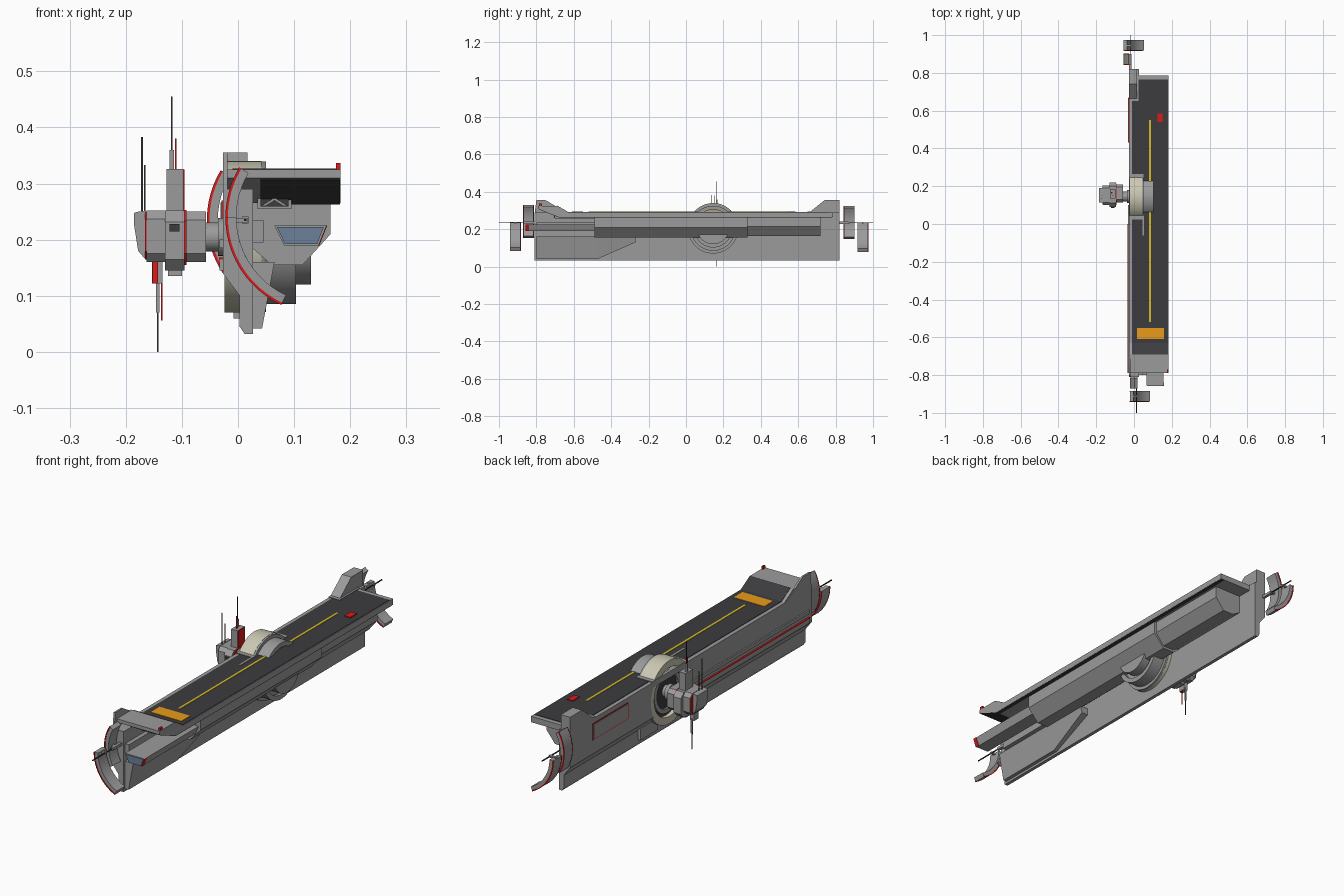
import bpy, bmesh, math
from mathutils import Matrix

if "Cube" in bpy.data.objects:
    bpy.data.objects.remove(bpy.data.objects["Cube"])


def material(name, rgb):
    m = bpy.data.materials.new(name)
    m.use_nodes = True
    m.diffuse_color = (*rgb, 1)
    m.node_tree.nodes["Principled BSDF"].inputs["Base Color"].default_value = (*rgb, 1)
    return m


GREY = material("hull_grey", (0.33, 0.33, 0.33))
DARK = material("deck_dark", (0.045, 0.045, 0.05))
CREAM = material("ring_cream", (0.6, 0.58, 0.45))
RED = material("trim_red", (0.7, 0.01, 0.01))
YELLOW = material("stripe_yellow", (0.7, 0.5, 0.02))
ORANGE = material("pad_orange", (0.8, 0.33, 0.01))
BLUE = material("window_blue", (0.15, 0.22, 0.32))


def finish(name, bm, mat):
    bmesh.ops.recalc_face_normals(bm, faces=bm.faces)
    me = bpy.data.meshes.new(name)
    bm.to_mesh(me)
    bm.free()
    me.materials.append(mat)
    ob = bpy.data.objects.new(name, me)
    bpy.context.collection.objects.link(ob)
    return ob


def loft(name, sections, mat=GREY):
    """Bridge matching closed sections and cap both ends."""
    bm = bmesh.new()
    rings = [[bm.verts.new(p) for p in s] for s in sections]
    n = len(rings[0])
    for a, b in zip(rings, rings[1:]):
        for i in range(n):
            j = (i + 1) % n
            bm.faces.new((a[i], a[j], b[j], b[i]))
    bm.faces.new(rings[0])
    bm.faces.new(rings[-1])
    return finish(name, bm, mat)


def along_y(name, xz, y0, y1, mat=GREY):
    return loft(name, [[(x, y, z) for x, z in xz] for y in (y0, y1)], mat)


def along_x(name, yz, x0, x1, mat=GREY):
    return loft(name, [[(x, y, z) for y, z in yz] for x in (x0, x1)], mat)


def box(name, x0, x1, y0, y1, z0, z1, mat=GREY):
    return along_y(name, [(x0, z0), (x1, z0), (x1, z1), (x0, z1)], y0, y1, mat)


def smooth(ob):
    bpy.ops.object.select_all(action="DESELECT")
    ob.select_set(True)
    bpy.context.view_layer.objects.active = ob
    bpy.ops.object.shade_smooth_by_angle(angle=math.radians(30))
    return ob


WHEEL = (0.145, 0.205)


def disc(name, x0, x1, r, mat=GREY, seg=48):
    """Cylinder on the wheel axis, running along x."""
    bm = bmesh.new()
    turn = Matrix.Translation(((x0 + x1) / 2, *WHEEL)) @ Matrix.Rotation(math.pi / 2, 4, "Y")
    bmesh.ops.create_cone(bm, cap_ends=True, segments=seg, radius1=r, radius2=r,
                          depth=x1 - x0, matrix=turn)
    return smooth(finish(name, bm, mat))


def ring(name, x0, x1, r_in, r_out, mat):
    bm = bmesh.new()
    n = 64
    loops = []
    for i in range(n):
        a = math.tau * i / n
        loops.append([bm.verts.new((x, WHEEL[0] + r * math.cos(a), WHEEL[1] + r * math.sin(a)))
                      for x, r in ((x0, r_in), (x0, r_out), (x1, r_out), (x1, r_in))])
    for i in range(n):
        a, b = loops[i], loops[(i + 1) % n]
        for k in range(4):
            bm.faces.new((a[k], a[k - 1], b[k - 1], b[k]))
    return smooth(finish(name, bm, mat))


# Side wall with a round opening for the wheel
wall = along_y("side_wall", [(-0.027, 0.29), (-0.027, 0.14), (0.003, 0.1), (0.003, 0.045),
                             (0.012, 0.032), (0.027, 0.032), (0.027, 0.29)], -0.81, 0.82)
cutter = disc("wheel_cutter", -0.1, 0.012, 0.13)
cutter.hide_render = True
cutter.hide_viewport = True
cut = wall.modifiers.new("wheel_opening", "BOOLEAN")
cut.object = cutter
cut.solver = "EXACT"

along_x("rear_tower", [(0.66, 0.28), (0.82, 0.28), (0.82, 0.355), (0.74, 0.355), (0.66, 0.29)],
        -0.027, 0.017)
along_x("front_fin", [(-0.81, 0.28), (-0.64, 0.28), (-0.64, 0.29), (-0.75, 0.355), (-0.8, 0.355)],
        -0.027, -0.019)
box("tower_footing", -0.027, 0.025, 0.65, 0.785, 0.27, 0.294)
box("wheel_surround", -0.027, 0.05, 0.025, 0.265, 0.27, 0.294)

# Deck slab, upswept at the front, and its dark surface
along_x("deck_slab", [(0.785, 0.265), (0.785, 0.29), (-0.63, 0.29), (-0.69, 0.325),
                      (-0.79, 0.325), (-0.79, 0.31), (-0.68, 0.265)], -0.024, 0.183)
along_x("deck_surface", [(0.765, 0.289), (0.765, 0.292), (-0.63, 0.292), (-0.69, 0.327),
                         (-0.69, 0.324), (-0.63, 0.289)], -0.01, 0.18, DARK)
along_x("ramp_underside", [(-0.785, 0.31), (-0.68, 0.267), (-0.68, 0.263), (-0.785, 0.306)],
        0.04, 0.182, DARK)
box("deck_underside", 0.165, 0.182, -0.68, 0.78, 0.263, 0.266, DARK)
box("centre_stripe", 0.08, 0.09, -0.52, 0.55, 0.29, 0.2935, YELLOW)
box("landing_pad", 0.015, 0.16, -0.61, -0.55, 0.29, 0.294, ORANGE)
box("deck_marker", 0.125, 0.152, 0.54, 0.585, 0.29, 0.296, RED)
box("deck_hatch", 0.045, 0.053, -0.06, 0.06, 0.29, 0.294)
box("corner_light", 0.175, 0.183, -0.785, -0.77, 0.32, 0.337, RED)

# Lower hull and forward gallery
along_y("main_hull", [(0.02, 0.27), (0.165, 0.27), (0.165, 0.21), (0.115, 0.155),
                      (0.06, 0.155), (0.02, 0.19)], -0.49, 0.33)
along_y("rear_hull", [(0.02, 0.27), (0.155, 0.27), (0.155, 0.215), (0.115, 0.165),
                      (0.065, 0.165), (0.02, 0.19)], 0.33, 0.72)
gallery = [(0.065, 0.225), (0.157, 0.225), (0.143, 0.19), (0.082, 0.19)]
along_y("forward_gallery", gallery, -0.855, -0.48)
along_y("gallery_window", [(0.069, 0.223), (0.153, 0.223), (0.141, 0.192), (0.084, 0.192)],
        -0.858, -0.85, BLUE)
along_y("gallery_trim", [(0.157, 0.225), (0.159, 0.225), (0.145, 0.19), (0.143, 0.19)],
        -0.858, -0.84, RED)
box("gallery_spine", 0.02, 0.045, -0.8, -0.48, 0.195, 0.235)

# Braced intake below the ramp
box("intake", 0.035, 0.095, -0.7, -0.48, 0.255, 0.29)
box("intake_mouth", 0.04, 0.09, -0.703, -0.69, 0.259, 0.286, DARK)
for s in (-1, 1):
    along_y("intake_brace", [(0.065 - 0.02 * s - 0.004, 0.26), (0.065 - 0.02 * s + 0.004, 0.26),
                             (0.065 + 0.02 * s + 0.004, 0.285), (0.065 + 0.02 * s - 0.004, 0.285)],
            -0.706, -0.69)

# Tapering keel panel
loft("keel_panel", [[(0.025, y, lo), (x, y, lo), (0.065, y, 0.16), (0.025, y, 0.16)]
                    for y, lo, x in ((-0.8, 0.042, 0.043), (-0.47, 0.042, 0.043),
                                     (-0.27, 0.13, 0.058))])

# Outer wall panels and rails
box("wall_panel_trim", -0.029, -0.02, 0.43, 0.67, 0.2, 0.27, RED)
box("wall_panel", -0.031, -0.02, 0.434, 0.666, 0.204, 0.266)
box("upper_rail", -0.033, -0.02, -0.79, 0.0, 0.185, 0.2)
box("lower_rail", -0.033, -0.02, -0.79, 0.1, 0.145, 0.165)
box("rail_trim", -0.034, -0.02, -0.79, 0.0, 0.165, 0.168, RED)
box("lower_plate", -0.008, 0.01, 0.2, 0.32, 0.06, 0.11)

# Great wheel and stepped bearing
ring("wheel_rim", -0.024, 0.042, 0.104, 0.135, CREAM)
ring("wheel_inner_ring", -0.015, 0.02, 0.072, 0.09, GREY)
disc("wheel_web", -0.006, 0.03, 0.11, DARK)
disc("bearing_large", 0.02, 0.05, 0.134)
ring("bearing_collar", 0.04, 0.103, 0.1, 0.12, GREY)
disc("bearing_core", 0.03, 0.09, 0.102)
disc("bearing_cap", 0.08, 0.13, 0.085)
disc("axle", -0.06, 0, 0.026, GREY, 24)
disc("axle_flange", -0.036, -0.022, 0.034, GREY, 24)

# Command pod hanging off the axle
def pod(name, x0, x1, y0, y1, z0, z1, c=0.015, mat=GREY):
    return along_x(name, [(y0 + c, z0), (y1 - c, z0), (y1, z0 + c), (y1, z1 - c),
                          (y1 - c, z1), (y0 + c, z1), (y0, z1 - c), (y0, z0 + c)], x0, x1, mat)


pod("pod_neck", -0.092, -0.057, 0.115, 0.21, 0.16, 0.25)
pod("pod_middle", -0.13, -0.095, 0.09, 0.22, 0.145, 0.252, 0.02)
pod("pod_seam_trim", -0.0955, -0.0915, 0.1, 0.215, 0.155, 0.253, 0.02, RED)
pod("pod_outer", -0.163, -0.13, 0.1, 0.205, 0.16, 0.252)
pod("pod_outer_trim", -0.166, -0.162, 0.102, 0.203, 0.165, 0.25, 0.015, RED)
loft("pod_nose", [[(x, 0.115, lo), (x, 0.19, lo), (x, 0.19, hi), (x, 0.115, hi)]
                  for x, lo, hi in ((-0.165, 0.165, 0.252), (-0.178, 0.18, 0.25),
                                    (-0.185, 0.225, 0.248))])
box("pod_tower", -0.127, -0.097, 0.135, 0.185, 0.24, 0.326)
box("pod_tower_trim", -0.098, -0.0955, 0.14, 0.18, 0.25, 0.325, RED)
box("pod_keel", -0.125, -0.1, 0.13, 0.18, 0.135, 0.16)
box("pod_window", -0.122, -0.104, 0.086, 0.1, 0.215, 0.228, DARK)
box("pod_lower_fin", -0.153, -0.135, 0.135, 0.165, 0.122, 0.17)
box("pod_lower_fin_trim", -0.152, -0.143, 0.132, 0.15, 0.122, 0.16, RED)

# Masts
for x, y, z0, z1, w, mat in ((-0.118, 0.165, 0.32, 0.455, 0.0015, DARK),
                             (-0.118, 0.165, 0.32, 0.36, 0.004, GREY),
                             (-0.111, 0.15, 0.32, 0.38, 0.0015, RED),
                             (-0.171, 0.135, 0.24, 0.383, 0.0015, DARK),
                             (-0.166, 0.15, 0.24, 0.333, 0.0015, DARK),
                             (-0.143, 0.165, 0, 0.13, 0.0015, DARK),
                             (-0.143, 0.165, 0.07, 0.13, 0.003, GREY),
                             (-0.136, 0.15, 0.056, 0.13, 0.0015, RED)):
    box("mast", x - w, x + w, y - w, y + w, z0, z1, mat)


# Curved vanes and probes at both ends
def vane(name, cx, cz, y0, y1, a0, a1, r_in=0.153, r_out=0.172, mat=GREY):
    sections = []
    for i in range(13):
        a = math.radians(a0 + (a1 - a0) * i / 12)
        c, s = math.cos(a), math.sin(a)
        sections.append([(cx + r * c, y, cz + r * s) for r, y in
                         ((r_in, y0), (r_out, y0), (r_out, y1), (r_in, y1))])
    return smooth(loft(name, sections, mat))


for end, cx, cz, side, inner, outer in (("front", 0.15, 0.24, -1, 0.815, 0.885),
                                        ("rear", 0.117, 0.235, 1, 0.845, 0.918)):
    for level, start, a0, a1 in (("upper", inner, 149, 210), ("lower", outer, 180, 245)):
        y0, y1 = sorted((side * start, side * (start + 0.055)))
        vane(f"{end}_{level}_vane", cx, cz, y0, y1, a0, a1)
        for y in (y0, y1):
            vane(f"{end}_{level}_vane_trim", cx, cz, y - 0.002, y + 0.002, a0, a1,
                 0.168, 0.1725, RED)
    px = cx - 0.137
    y0, y1 = sorted((side * 0.8, side))
    box(f"{end}_probe", px - 0.002, px + 0.002, y0, y1, 0.233, 0.237, DARK)
    y0, y1 = sorted((side * 0.8, side * 0.87))
    box(f"{end}_probe_mount", px - 0.006, px + 0.006, y0, y1, 0.229, 0.241)
    for d in (inner, outer):
        y0, y1 = sorted((side * (d + 0.022), side * (d + 0.032)))
        box(f"{end}_vane_arm", px - 0.03, px + 0.004, y0, y1, 0.231, 0.239)
